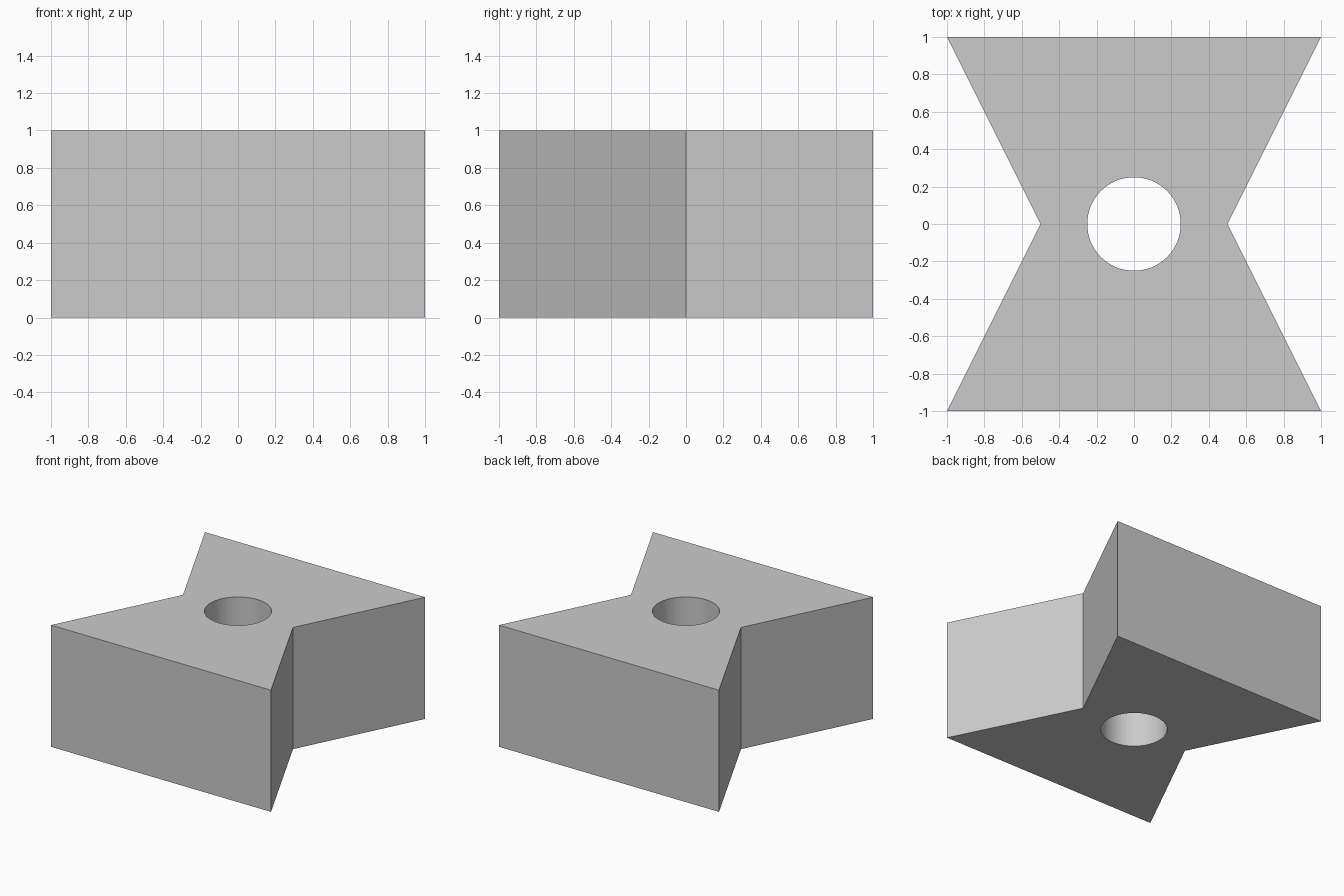
import bpy
import bmesh
from math import cos, sin, tau

if "Cube" in bpy.data.objects:
    bpy.data.objects.remove(bpy.data.objects["Cube"])

HEIGHT = 1.0
RADIUS = 0.25
SIDES = 64


def edge_loop(bm, points):
    verts = [bm.verts.new((x, y, 0)) for x, y in points]
    return [bm.edges.new((a, b)) for a, b in zip(verts, verts[1:] + verts[:1])]


# Bow-tie outline with a round hole
outline = [(-1, -1), (1, -1), (0.5, 0), (1, 1), (-1, 1), (-0.5, 0)]
hole = [(RADIUS * cos(tau * i / SIDES), RADIUS * sin(tau * i / SIDES))
        for i in range(SIDES)]

# Fill the profile, then raise it into a solid block
bm = bmesh.new()
edges = edge_loop(bm, outline) + edge_loop(bm, hole)
bmesh.ops.triangle_fill(bm, edges=edges, use_beauty=True, normal=(0, 0, 1))
raised = bmesh.ops.extrude_face_region(bm, geom=bm.faces[:], use_keep_orig=True)
top_verts = [g for g in raised["geom"] if isinstance(g, bmesh.types.BMVert)]
bmesh.ops.translate(bm, verts=top_verts, vec=(0, 0, HEIGHT))
bmesh.ops.recalc_face_normals(bm, faces=bm.faces[:])

mesh = bpy.data.meshes.new("bow_tie_block")
bm.to_mesh(mesh)
bm.free()
block = bpy.data.objects.new("bow_tie_block", mesh)
bpy.context.collection.objects.link(block)
